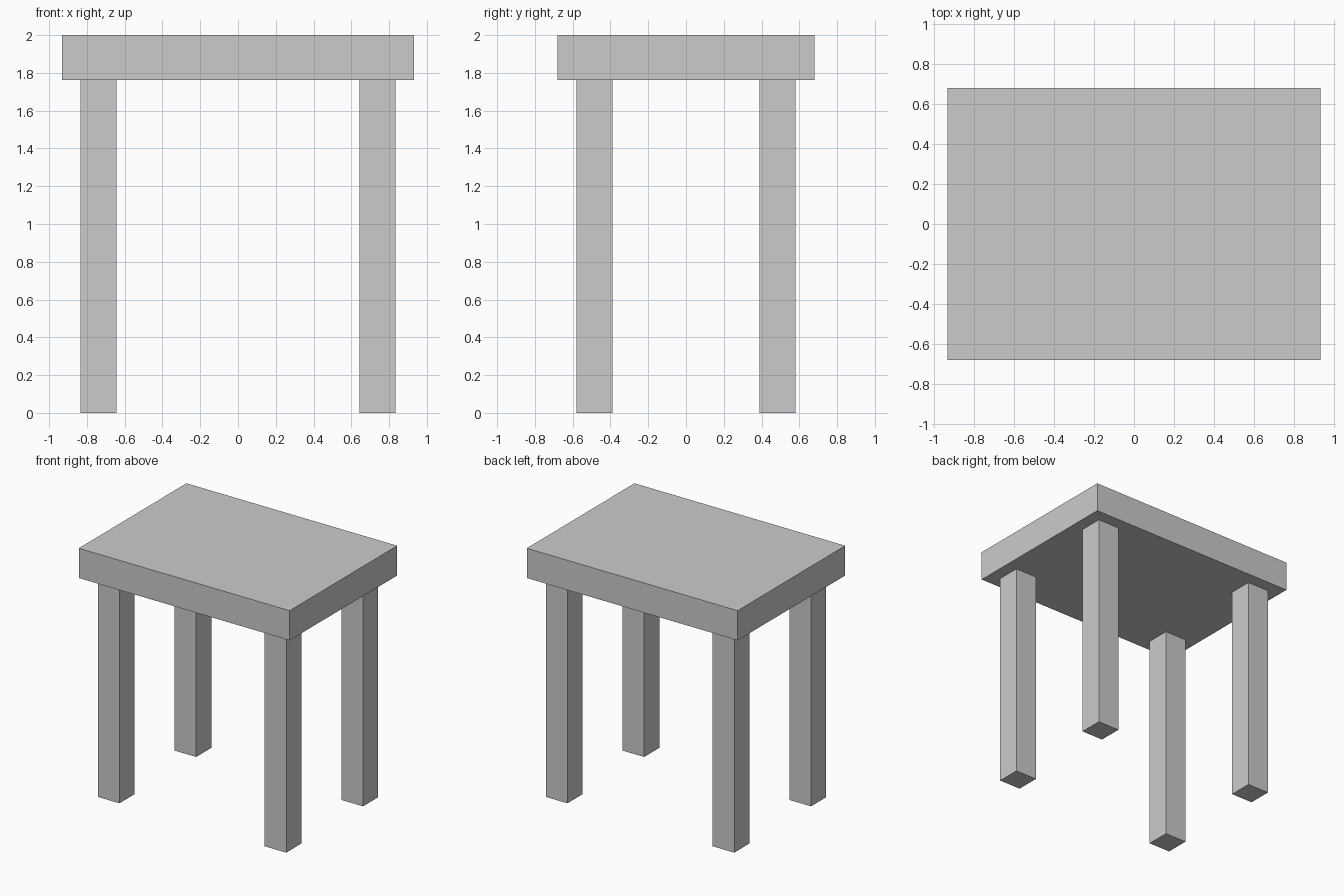
import bpy

if "Cube" in bpy.data.objects:
    bpy.data.objects.remove(bpy.data.objects["Cube"])


def box(name, x, y, z):
    """Axis-aligned box from (min, max) ranges."""
    bpy.ops.mesh.primitive_cube_add(size=1, location=[(a + b) / 2 for a, b in (x, y, z)])
    obj = bpy.context.object
    obj.name = name
    obj.scale = [b - a for a, b in (x, y, z)]
    bpy.ops.object.transform_apply(location=False, rotation=False, scale=True)
    return obj


TOP_X, TOP_Y = 0.933, 0.68
UNDERSIDE, HEIGHT = 1.762, 2.0
LEG_X, LEG_Y, LEG_HALF = 0.738, 0.485, 0.096

# Thick table top
box("table_top", (-TOP_X, TOP_X), (-TOP_Y, TOP_Y), (UNDERSIDE, HEIGHT))

# Four square legs
for side, sx in (("left", -1), ("right", 1)):
    for end, sy in (("front", -1), ("back", 1)):
        cx, cy = sx * LEG_X, sy * LEG_Y
        box(f"{end}_{side}_leg",
            (cx - LEG_HALF, cx + LEG_HALF),
            (cy - LEG_HALF, cy + LEG_HALF),
            (0, UNDERSIDE))
